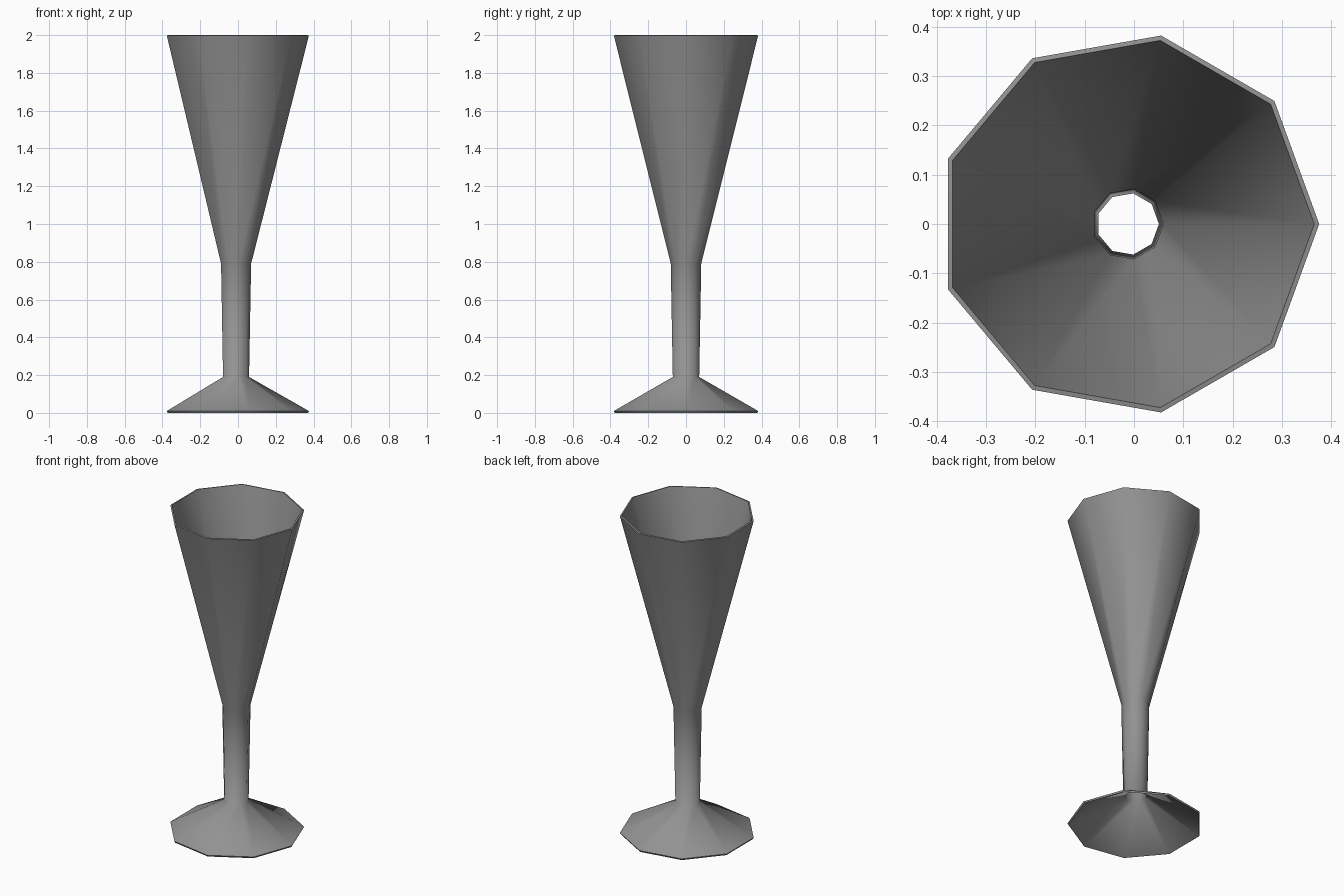
import bpy, bmesh
from math import cos, sin, tau, radians

if "Cube" in bpy.data.objects:
    bpy.data.objects.remove(bpy.data.objects["Cube"], do_unlink=True)

SIDES = 9
CENTRE_X = -0.0125

# One grey for the whole goblet
grey = bpy.data.materials.new("grey")
grey.use_nodes = True
colour = (0.29, 0.29, 0.29, 1)
grey.diffuse_color = colour
grey.node_tree.nodes["Principled BSDF"].inputs["Base Color"].default_value = colour

# Closed wall section (radius, height): outside going up, inside going down
section = [
    (0.388, 0.010), (0.071, 0.190), (0.082, 0.790), (0.388, 1.998),
    (0.378, 2.000), (0.072, 0.792), (0.063, 0.184), (0.383, 0.000),
]


def lathe(name, profile):
    """Turn a closed section into a hollow nine-sided shell."""
    bm = bmesh.new()
    rings = []
    for r, z in profile:
        rings.append([bm.verts.new((CENTRE_X + r * cos(tau * i / SIDES),
                                    r * sin(tau * i / SIDES), z))
                      for i in range(SIDES)])
    for k, low in enumerate(rings):
        high = rings[(k + 1) % len(rings)]
        for i in range(SIDES):
            j = (i + 1) % SIDES
            bm.faces.new((low[i], low[j], high[j], high[i]))
    bmesh.ops.recalc_face_normals(bm, faces=bm.faces)
    mesh = bpy.data.meshes.new(name)
    bm.to_mesh(mesh)
    bm.free()
    mesh.materials.append(grey)
    obj = bpy.data.objects.new(name, mesh)
    bpy.context.collection.objects.link(obj)
    return obj


# Foot, stem and bowl form one open shell
goblet = lathe("goblet_shell", section)
bpy.ops.object.select_all(action="DESELECT")
goblet.select_set(True)
bpy.context.view_layer.objects.active = goblet
bpy.ops.object.shade_smooth_by_angle(angle=radians(70))
